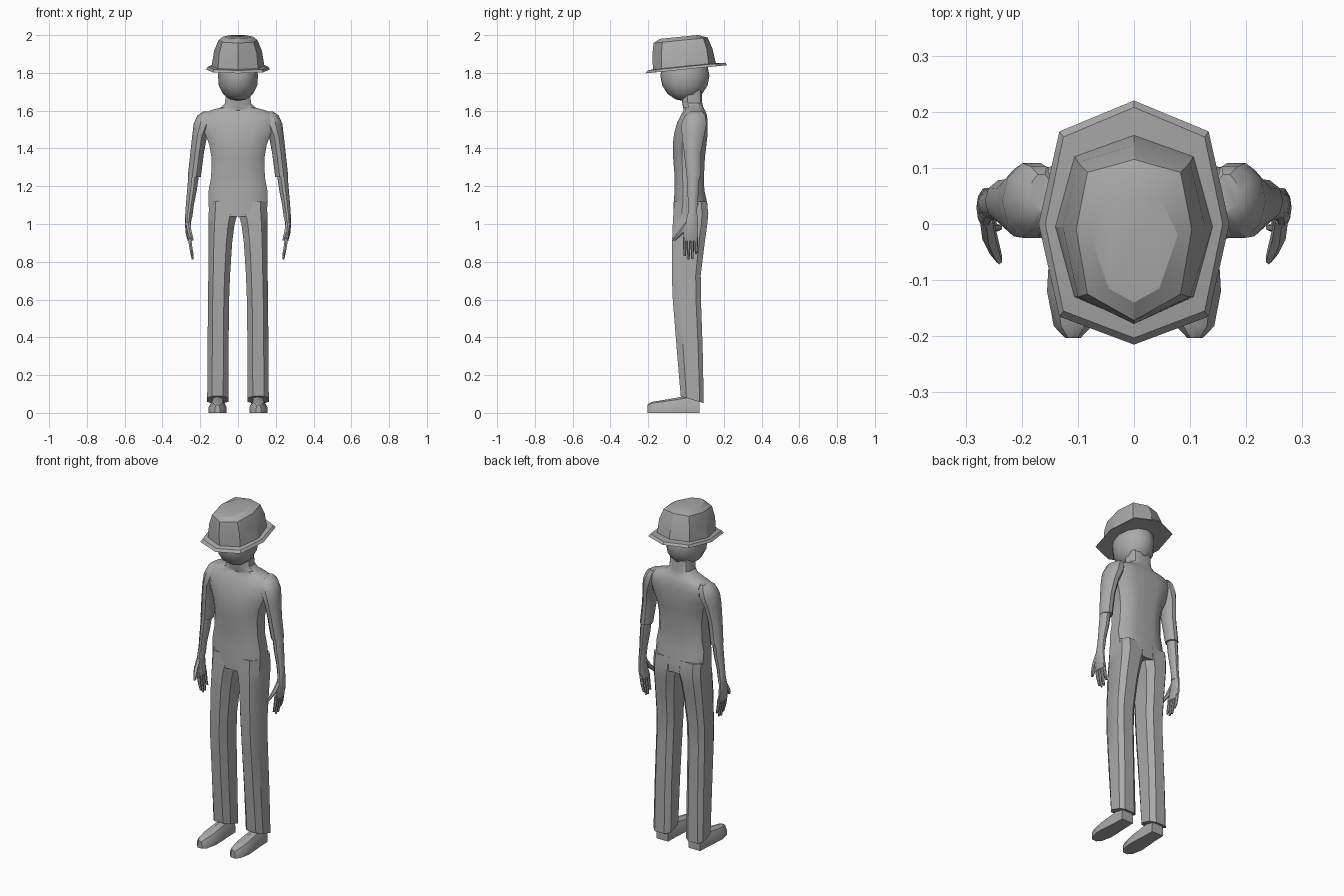
import bpy, bmesh, math
from mathutils import Vector

grey = bpy.data.materials.new("plain grey")
grey.diffuse_color = (0.4, 0.4, 0.4, 1)

# Unit cross-sections
ROUND = [(math.cos(math.tau * i / 10), math.sin(math.tau * i / 10)) for i in range(10)]
SMALL = [(math.cos(math.tau * (i + .5) / 6), math.sin(math.tau * (i + .5) / 6)) for i in range(6)]
BODY = [(1, -.45), (1, .45), (.8, .82), (.4, 1), (0, .95), (-.4, 1), (-.8, .82),
        (-1, .45), (-1, -.45), (-.8, -.8), (-.4, -1), (0, -1), (.4, -1), (.8, -.8)]
LEG = [(1, -.5), (1, .65), (.6, 1), (-.5, 1), (-1, .65), (-1, -.5), (-.5, -1), (.55, -1)]
SHOE = [(1, -1), (1, -.1), (.62, .75), (0, 1), (-.62, .75), (-1, -.1), (-1, -1)]


def loft_points(name, rings, caps=True, angle=35):
    """Skin a list of point rings."""
    bm = bmesh.new()
    loops = [[bm.verts.new(p) for p in ring] for ring in rings]
    for a, b in zip(loops, loops[1:]):
        for i in range(len(a)):
            j = (i + 1) % len(a)
            bm.faces.new((a[i], a[j], b[j], b[i]))
    if caps:
        bm.faces.new(loops[0])
        bm.faces.new(loops[-1])
    bmesh.ops.recalc_face_normals(bm, faces=bm.faces)
    return finish(name, bm, angle)


def finish(name, bm, angle=35):
    me = bpy.data.meshes.new(name)
    bm.to_mesh(me)
    bm.free()
    me.materials.append(grey)
    ob = bpy.data.objects.new(name, me)
    bpy.context.collection.objects.link(ob)
    bpy.ops.object.select_all(action='DESELECT')
    bpy.context.view_layer.objects.active = ob
    ob.select_set(True)
    bpy.ops.object.shade_smooth_by_angle(angle=math.radians(angle))
    return ob


def tube(name, rows, section, side=1):
    """Rows are z, x min, x max, y min, y max."""
    return loft_points(name, [[(side * ((x0 + x1) / 2 + u * (x1 - x0) / 2),
                                (y0 + y1) / 2 + v * (y1 - y0) / 2, z)
                               for u, v in section] for z, x0, x1, y0, y1 in rows])


# Torso, shoulders and neck
tube("torso", [(z, -w, w, a, b) for z, w, a, b in [
    (1.04, .154, -.066, .115), (1.10, .155, -.066, .115), (1.18, .155, -.06, .097),
    (1.25, .142, -.06, .095), (1.35, .140, -.068, .10), (1.42, .152, -.07, .108),
    (1.48, .175, -.063, .115), (1.54, .198, -.046, .115), (1.58, .188, -.025, .11),
    (1.602, .145, -.012, .10), (1.617, .09, -.015, .092), (1.64, .068, -.02, .086),
    (1.74, .065, -.025, .085)]], BODY)

# Head
bm = bmesh.new()
bmesh.ops.create_uvsphere(bm, u_segments=12, v_segments=8, radius=1)
for v in bm.verts:
    taper = 1 + .1 * min(v.co.z, 0) * -1
    v.co = Vector((v.co.x * .106 * taper, v.co.y * .13 - .006, v.co.z * .135 + 1.785))
finish("head", bm, 40)


# Hat: tilted octagonal rings
def hat_ring(z, back, bx, by, sx, sy, fx, fy, front):
    pts = [(0, back), (bx, by), (sx, sy), (fx, fy), (0, front),
           (-fx, fy), (-sx, sy), (-bx, by)]
    return [(x, y, z + .1 * y) for x, y in pts]


loft_points("hat", [
    hat_ring(1.822, .148, .10, .11, .130, -.005, .10, -.12, -.165),
    hat_ring(1.819, .22, .133, .165, .170, 0, .133, -.165, -.215),
    hat_ring(1.833, .208, .126, .155, .158, 0, .126, -.155, -.203),
    hat_ring(1.836, .158, .106, .12, .140, -.005, .106, -.13, -.175),
    hat_ring(1.915, .140, .100, .11, .127, -.005, .100, -.13, -.178),
    hat_ring(1.975, .115, .083, .092, .103, -.01, .083, -.125, -.172),
    hat_ring(1.994, .065, .045, .05, .078, -.02, .045, -.115, -.14)], angle=25)

for side, tag in ((1, "left"), (-1, "right")):
    # Trouser leg with slanted hem
    leg = tube(tag + "_trouser_leg", [
        (.07, .050, .163, -.028, .094), (.35, .050, .161, -.05, .088),
        (.60, .047, .159, -.07, .079), (.73, .042, .157, -.075, .078),
        (.90, .031, .156, -.074, .099), (1.0, .018, .155, -.07, .113),
        (1.055, .002, .155, -.067, .118), (1.12, 0, .154, -.062, .11)], LEG, side)
    for v in leg.data.vertices:
        if v.co.z < .1:
            v.co.z -= .3 * (v.co.y - .033)
    # Shoe, skinned from toe to heel
    loft_points(tag + "_shoe", [
        [(side * (x + u * w), y, h / 2 * (1 + v)) for u, v in SHOE]
        for y, x, w, h in [(-.203, .109, .014, .045), (-.182, .109, .034, .058),
                           (-.12, .108, .047, .068), (-.05, .107, .044, .08),
                           (0, .106, .040, .09), (.072, .106, .038, .09)]])
    # Sleeve
    tube(tag + "_sleeve", [
        (1.595, .145, .185, .02, .09), (1.575, .125, .215, -.008, .105),
        (1.53, .13, .235, -.028, .112), (1.47, .163, .242, -.025, .10),
        (1.38, .180, .252, -.013, .082), (1.25, .197, .266, .002, .08)], ROUND, side)
    # Forearm
    tube(tag + "_forearm", [
        (1.27, .205, .262, .006, .073), (1.18, .218, .269, .006, .07),
        (1.10, .234, .276, .010, .061), (1.03, .243, .280, .010, .06)], ROUND, side)
    # Palm
    tube(tag + "_palm", [
        (1.06, .243, .279, .010, .06), (1.0, .249, .281, -.006, .064),
        (.95, .247, .277, -.016, .066), (.91, .243, .266, -.017, .064)], ROUND, side)
    # Fingers
    for i, tip in enumerate((.83, .812, .815, .84)):
        y = -.016 + .020 * i
        tube(f"{tag}_finger_{i + 1}", [
            (.93, .246, .268, y, y + .019), (.87, .240, .258, y + .001, y + .018),
            (tip, .234, .246, y + .004, y + .015)], SMALL, side)
    # Thumb
    tube(tag + "_thumb", [
        (1.01, .250, .276, -.004, .025), (.965, .245, .272, -.038, .003),
        (.935, .238, .258, -.062, -.03), (.912, .234, .246, -.072, -.055)], SMALL, side)
